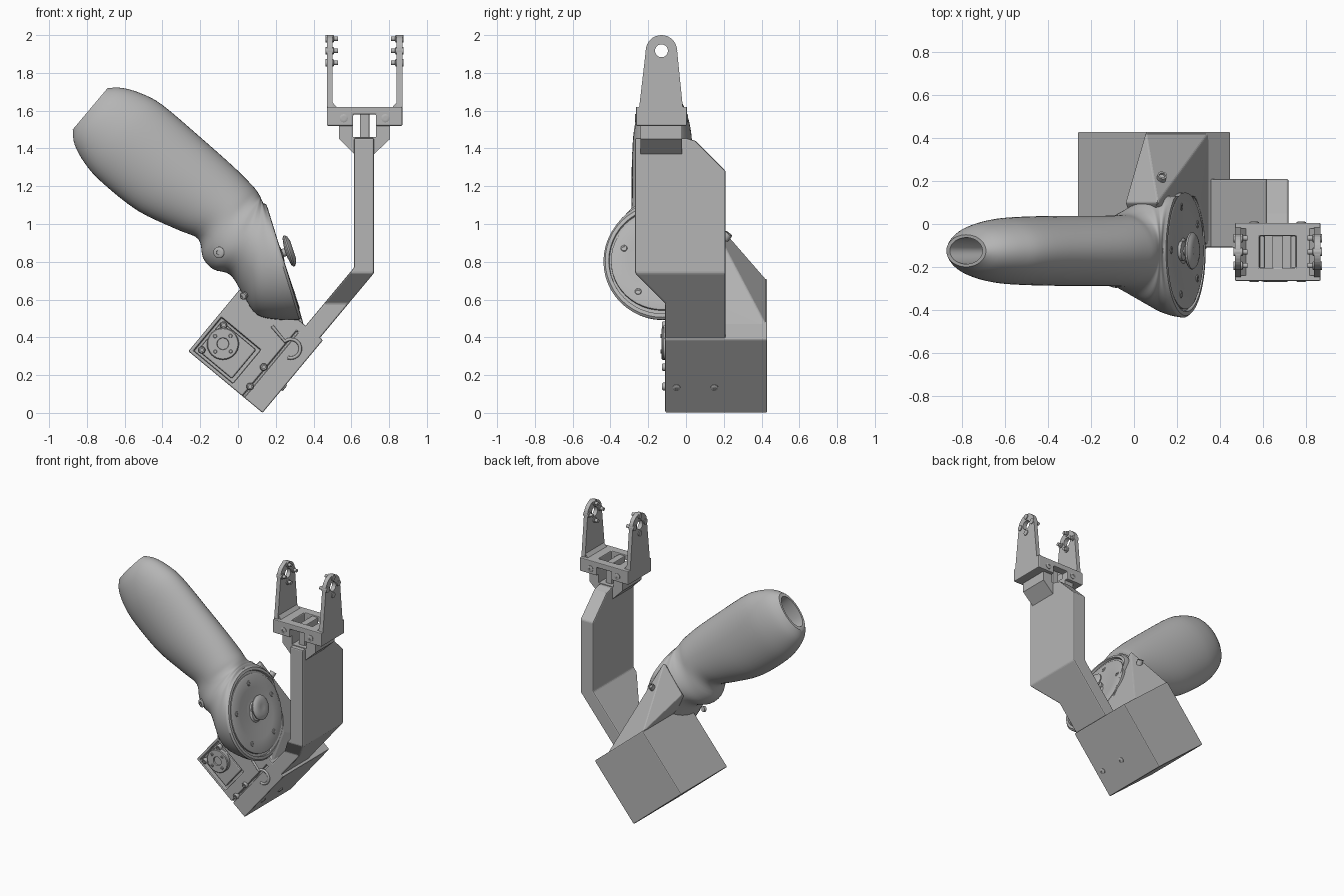
import bpy, bmesh, math
from mathutils import Vector

if "Cube" in bpy.data.objects:
    bpy.data.objects.remove(bpy.data.objects["Cube"])

grey = bpy.data.materials.new("plain grey")
grey.use_nodes = True
GREY = (0.46, 0.46, 0.46, 1)
grey.diffuse_color = GREY
grey.node_tree.nodes["Principled BSDF"].inputs["Base Color"].default_value = GREY
Y0 = -0.125  # handle and yoke centre plane


def finish(name, bm, bevel=0):
    bmesh.ops.recalc_face_normals(bm, faces=bm.faces)
    mesh = bpy.data.meshes.new(name)
    bm.to_mesh(mesh)
    bm.free()
    mesh.materials.append(grey)
    ob = bpy.data.objects.new(name, mesh)
    bpy.context.collection.objects.link(ob)
    if bevel:
        mod = ob.modifiers.new("bevel", 'BEVEL')
        mod.width, mod.segments = bevel, 2
    return ob


def smooth(ob, angle=35):
    bpy.ops.object.select_all(action='DESELECT')
    ob.select_set(True)
    bpy.context.view_layer.objects.active = ob
    bpy.ops.object.shade_smooth_by_angle(angle=math.radians(angle))


def prism(name, pts, lo, hi, axis='y', bevel=0):
    """Extrude an (x,z) outline along y, a (y,z) outline along x, or (x,y) along z."""
    place = {'y': lambda a, b, t: (a, t, b), 'x': lambda a, b, t: (t, a, b),
             'z': lambda a, b, t: (a, b, t)}[axis]
    bm = bmesh.new()
    ends = [[bm.verts.new(place(a, b, t)) for a, b in pts] for t in (lo, hi)]
    for ring in ends:
        bm.faces.new(ring)
    for i in range(len(pts)):
        j = (i + 1) % len(pts)
        bm.faces.new((ends[0][i], ends[0][j], ends[1][j], ends[1][i]))
    return finish(name, bm, bevel)


def lathe(name, profile, origin, axis, sides=32):
    """Spin (radius, height) points about an axis."""
    rot = Vector(axis).to_track_quat('Z', 'Y')
    bm = bmesh.new()
    rings = []
    for r, h in profile:
        rings.append([bm.verts.new(Vector(origin) + rot @ Vector(
            (r * math.cos(k * math.tau / sides), r * math.sin(k * math.tau / sides), h)))
            for k in range(sides)])
    skin(bm, rings)
    ob = finish(name, bm)
    smooth(ob)
    return ob


def skin(bm, rings):
    for a, b in zip(rings, rings[1:]):
        for k in range(len(a)):
            j = (k + 1) % len(a)
            bm.faces.new((a[k], a[j], b[j], b[k]))
    bm.faces.new(rings[0])
    bm.faces.new(rings[-1])


def boolean(ob, cutter, op='DIFFERENCE'):
    mod = ob.modifiers.new("cut", 'BOOLEAN')
    mod.object, mod.operation, mod.solver = cutter, op, 'EXACT'
    bpy.context.view_layer.objects.active = ob
    bpy.ops.object.modifier_apply(modifier=mod.name)
    bpy.data.objects.remove(cutter)


def rect(a0, b0, a1, b1):
    return [(a0, b0), (a1, b0), (a1, b1), (a0, b1)]


def tilt(u, v):
    """Tilted frame of the motor box, returned as (x, z)."""
    return (0.13 + 0.64 * u - 0.77 * v, 0.77 * u + 0.64 * v)


def tilt_rect(u0, v0, u1, v1):
    return [tilt(a, b) for a, b in rect(u0, v0, u1, v1)]


def screw(name, origin, axis, r=0.02, h=0.018):
    lathe(name, [(r, -0.01), (r, h * 0.6), (r * 0.75, h), (r * 0.4, h), (r * 0.4, h * 0.4)],
          origin, axis, 16)


# Motor box with a pocket for the motor and a groove beside the arm
box = prism("motor_box", tilt_rect(0, 0, 0.5, 0.51), -0.11, 0.43)
boolean(box, prism("pocket_cutter", tilt_rect(0.02, 0.22, 0.25, 0.49), -0.2, -0.08))
boolean(box, prism("groove_cutter", tilt_rect(-0.1, 0.125, 0.45, 0.14), -0.2, -0.095))
mod = box.modifiers.new("bevel", 'BEVEL')
mod.width, mod.segments = 0.01, 2
prism("motor_body", tilt_rect(0.035, 0.24, 0.235, 0.475), -0.1, -0.05, bevel=0.008)
hx, hz = tilt(0.147, 0.395)
lathe("motor_horn", [(0.085, -0.02), (0.085, 0.025), (0.08, 0.03), (0.032, 0.03),
                     (0.03, 0.02), (0.01, 0.02)], (hx, -0.1, hz), (0, -1, 0))
for k in range(4):
    a = k * math.pi / 2 + 0.8
    screw("horn_screw", (hx + 0.058 * math.cos(a), -0.13, hz + 0.058 * math.sin(a)),
          (0, -1, 0), 0.01, 0.006)
for u, v in ((0.05, 0.46), (0.225, 0.455), (0.065, 0.14), (0.19, 0.15)):
    x, z = tilt(u, v)
    screw("front_screw", (x, -0.11, z), (0, -1, 0))
for y in (-0.05, 0.15):
    x, z = tilt(0.175, 0)
    screw("side_screw", (x, y, z), (0.77, 0, -0.64), h=0.008)

# Small cable hook on the box front
cx, cz = 0.28, 0.34
hook = bpy.data.curves.new("cable_hook", 'CURVE')
hook.dimensions, hook.bevel_depth, hook.bevel_resolution = '3D', 0.009, 2
path = hook.splines.new('POLY')
pts = [(0.18, 0.46)] + [(cx + 0.05 * math.cos(a), cz + 0.05 * math.sin(a))
                        for a in [math.radians(130 - 20 * k) for k in range(13)]]
path.points.add(len(pts) - 1)
for p, (x, z) in zip(path.points, pts):
    p.co = (x, -0.11, z, 1)
hook.materials.append(grey)
bpy.context.collection.objects.link(bpy.data.objects.new("cable_hook", hook))

# Tapered neck joining box and handle
bm = bmesh.new()
for y in (-0.1, 0.43):
    for v in (0.12, 0.505):
        x, z = tilt(0.49, v)
        bm.verts.new((x, y, z))
for p in ((-0.04, 0.1, 0.88), (0.11, 0.1, 1.08), (0.31, 0.1, 0.6), (0.02, -0.08, 0.75)):
    bm.verts.new(p)
bmesh.ops.convex_hull(bm, input=bm.verts)
finish("tapered_neck", bm, 0.006)
lathe("neck_screw", [(0.022, -0.03), (0.022, 0.012), (0.014, 0.012), (0.014, 0)],
      (0.13, 0.22, 0.94), (0.2, 0.6, 0.75), 16)

# Handle: sections as upper x,z, lower x,z and half depth, interpolated smoothly
sections = [(-0.69, 1.72, -0.875, 1.5, 0.075), (-0.61, 1.72, -0.865, 1.42, 0.115),
            (-0.51, 1.69, -0.81, 1.32, 0.143), (-0.4, 1.63, -0.72, 1.22, 0.157),
            (-0.2, 1.46, -0.53, 1.07, 0.163), (-0.02, 1.3, -0.32, 0.97, 0.163),
            (0.07, 1.21, -0.21, 0.92, 0.166), (0.1, 1.175, -0.185, 0.82, 0.175),
            (0.115, 1.15, -0.13, 0.76, 0.2), (0.12, 1.14, -0.04, 0.73, 0.235),
            (0.122, 1.135, 0.03, 0.62, 0.258), (0.124, 1.13, 0.1, 0.52, 0.28),
            (0.127, 1.125, 0.22, 0.493, 0.302), (0.134, 1.11, 0.325, 0.493, 0.312)]


def blend(i, t):
    p = [sections[min(max(i + k, 0), len(sections) - 1)] for k in (-1, 0, 1, 2)]
    return [b + 0.5 * t * (c - a + t * (2 * a - 5 * b + 4 * c - d + t * (3 * (b - c) + d - a)))
            for a, b, c, d in zip(*p)]


def section_ring(bm, s, scale=1, shift=(0, 0, 0), sides=48):
    up, low = Vector((s[0], Y0, s[1])), Vector((s[2], Y0, s[3]))
    mid, half = (up + low) / 2 + Vector(shift), (up - low) / 2 * scale
    out = []
    for k in range(sides):
        a = k * math.tau / sides
        p = mid + half * math.cos(a) + Vector((0, s[4] * scale * math.sin(a), 0))
        p.y = min(p.y, 0.13)
        out.append(bm.verts.new(p))
    return out


bm = bmesh.new()
first, last = sections[0], sections[-1]
rings = [section_ring(bm, first, 0.7, (0.18, 0, -0.16)), section_ring(bm, first, 0.82)]
for i in range(len(sections) - 1):
    rings += [section_ring(bm, blend(i, k / 4)) for k in range(4)]
rings += [section_ring(bm, last), section_ring(bm, last, 0.97, (0.012, 0, 0.004)),
          section_ring(bm, last, 0.91, (0.014, 0, 0.005)),
          section_ring(bm, last, 0.9, (0, 0, 0))]
skin(bm, rings)
smooth(finish("grip_handle", bm), 45)
screw("handle_screw", (-0.1, -0.28, 0.85), (-0.3, -1, -0.1), 0.03, 0.012)
screw("lower_handle_screw", (0.03, -0.255, 0.62), (-0.4, -0.9, -0.2), 0.02, 0.01)

# Round cover plate with stem and thumb knob
axis = Vector((0.95, 0, 0.315))
side, rise = Vector((0, 1, 0)), Vector((-0.315, 0, 0.95))
hub = Vector((0.23, Y0, 0.802))
lathe("cover_plate", [(0.272, -0.02), (0.272, 0.01), (0.262, 0.014), (0.18, 0.01),
                      (0.09, 0.0), (0.06, 0.0), (0.05, 0.012)], hub, axis, 48)
for k in range(5):
    a = k * math.tau / 5 + 0.3
    screw("cover_screw", hub + 0.215 * (side * math.cos(a) + rise * math.sin(a)), axis, 0.02, 0.015)
knob = hub + rise * 0.04
lathe("knob_stem", [(0.045, -0.02), (0.045, 0.015), (0.022, 0.02), (0.022, 0.06)], knob, axis)
lathe("thumb_knob", [(0.03, 0.036), (0.075, 0.044), (0.086, 0.052), (0.086, 0.06), (0.075, 0.07),
                     (0.05, 0.078), (0.02, 0.074)], knob, axis)

# Bent arm, its front outline trimmed by its side outline
arm = prism("bent_arm", [tilt(0.3, 0.02), (0.72, 0.74), (0.72, 1.46), (0.615, 1.46),
                         (0.615, 0.77), tilt(0.3, 0.12)], -0.28, 0.22)
boolean(arm, prism("arm_trim", [(-0.11, 0.1), (0.21, 0.1), (0.21, 1.28), (0.05, 1.44),
                                (0, 1.455), (-0.27, 1.455), (-0.27, 0.74), (-0.11, 0.58)],
                   0.1, 0.9, 'x'), 'INTERSECT')
mod = arm.modifiers.new("bevel", 'BEVEL')
mod.width, mod.segments = 0.008, 2

# Yoke: wedge foot, base with window, two pierced lugs
YC, XC = -0.13, 0.67
foot = prism("yoke_foot", [(0.535, 1.53), (0.535, 1.45), (0.615, 1.37), (0.72, 1.37),
                           (0.805, 1.45), (0.805, 1.53)], -0.24, -0.02)
boolean(foot, prism("notch_cutter", rect(0.61, 1.46, 0.73, 1.6), -0.4, 0.1))
base = prism("yoke_base", rect(0.47, 1.52, 0.87, 1.62), -0.265, 0.005)
boolean(base, prism("notch_cutter", rect(0.61, 1.5, 0.73, 1.58), -0.4, 0.1))
boolean(base, prism("window_cutter", rect(0.585, -0.205, 0.755, -0.055), 1.55, 1.7, 'z'))
mod = base.modifiers.new("bevel", 'BEVEL')
mod.width, mod.segments = 0.006, 2
prism("yoke_rib", rect(0.645, 1.45, 0.695, 1.61), -0.21, -0.05, bevel=0.005)
arc = [(YC + 0.083 * math.cos(a), 1.917 + 0.083 * math.sin(a))
       for a in [math.pi * k / 16 for k in range(17)]]
for s in (-1, 1):
    lug = prism("yoke_lug", [(-0.25, 1.6), (-0.015, 1.6)] + arc, XC + s * 0.17, XC + s * 0.2, 'x')
    boolean(lug, lathe("hole_cutter", [(0.034, -0.2), (0.034, 0.2)],
                       (XC + s * 0.18, YC, 1.917), (1, 0, 0)))
    prism("yoke_gusset", [(XC + s * 0.175, 1.61), (XC + s * 0.14, 1.61),
                          (XC + s * 0.175, 1.65)], -0.24, -0.02)
    for k in range(4):
        a = k * math.pi / 2
        at = (XC + s * 0.2, YC + 0.064 * math.cos(a), 1.917 + 0.064 * math.sin(a))
        lathe("lug_pin", [(0.02, -0.006), (0.02, 0.036), (0.012, 0.038), (0.012, 0.06)],
              at, (-s, 0, 0), 16)
    for y, d in ((-0.265, -1), (0.005, 1)):
        screw("base_screw", (XC + s * 0.11, y, 1.56), (0, d, 0), 0.022, 0.006)
